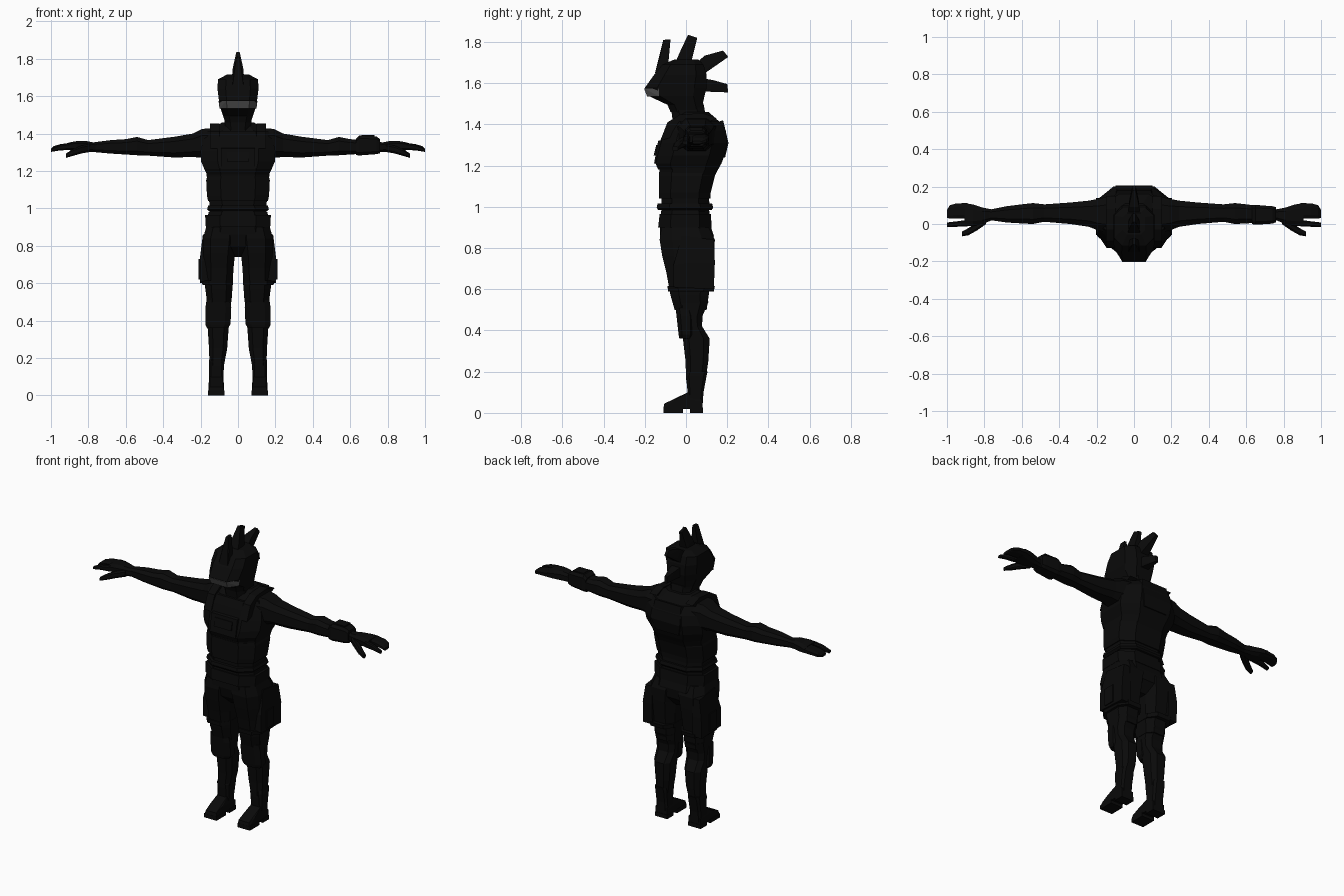
import bpy, bmesh, math


def colour(name, v):
    m = bpy.data.materials.new(name)
    m.diffuse_color = (v, v, v, 1)
    return m


BLACK = colour("matte black", 0.003)
GREY = colour("visor grey", 0.08)


def finish(name, bm, mat):
    bmesh.ops.recalc_face_normals(bm, faces=bm.faces)
    me = bpy.data.meshes.new(name)
    bm.to_mesh(me)
    bm.free()
    me.materials.append(mat)
    ob = bpy.data.objects.new(name, me)
    bpy.context.collection.objects.link(ob)


def loft(name, rings, axis="z", k=0.55, s=1, mat=BLACK):
    """Octagonal tube. Ring = (t, a0, a1, b0, b1); a,b are x,y (axis z) or y,z (axis x)."""
    octagon = [(1, -k), (1, k), (k, 1), (-k, 1), (-1, k), (-1, -k), (-k, -1), (k, -1)]
    bm, loops = bmesh.new(), []
    for t, a0, a1, b0, b1 in rings:
        loop = []
        for u, v in octagon:
            a, b = (a0 + a1 + u * (a1 - a0)) / 2, (b0 + b1 + v * (b1 - b0)) / 2
            p = (a * s, b, t) if axis == "z" else (t * s, a, b)
            loop.append(bm.verts.new(p))
        loops.append(loop)
    for l0, l1 in zip(loops, loops[1:]):
        for i in range(8):
            j = (i + 1) % 8
            bm.faces.new((l0[i], l0[j], l1[j], l1[i]))
    bm.faces.new(loops[0])
    bm.faces.new(loops[-1])
    finish(name, bm, mat)


def hull(name, pts, s=1, mat=BLACK):
    bm = bmesh.new()
    for x, y, z in pts:
        bm.verts.new((x * s, y, z))
    bmesh.ops.convex_hull(bm, input=bm.verts)
    bmesh.ops.dissolve_limit(bm, angle_limit=0.02, verts=bm.verts, edges=bm.edges)
    finish(name, bm, mat)


def box(name, x0, x1, y0, y1, z0, z1, s=1):
    hull(name, [(x, y, z) for x in (x0, x1) for y in (y0, y1) for z in (z0, z1)], s)


def sym(rows):
    """Rings symmetric in x: (z, half width, y0, y1)."""
    return [(z, -w, w, y0, y1) for z, w, y0, y1 in rows]


# Head, neck and visor
loft("neck", sym([(1.36, .085, -.07, .13), (1.42, .07, -.065, .10), (1.50, .072, -.075, .085)]))
loft("head", sym([(1.46, .068, -.075, .085), (1.495, .08, -.09, .08), (1.538, .095, -.182, .09),
                  (1.577, .102, -.20, .10), (1.64, .11, -.155, .10), (1.69, .107, -.115, .085),
                  (1.715, .06, -.055, .06)]), k=.6)
hull("visor", [(m * x, y, z) for m in (-1, 1) for x, y, z in
               ((.104, -.13, 1.575), (.062, -.204, 1.575), (.099, -.13, 1.535), (.058, -.188, 1.535))],
     mat=GREY)

# Crest spikes: (y, z, half thickness) outlines in the middle plane
spikes = [
    [(-.15, 1.65, .03), (-.125, 1.73, .024), (-.11, 1.81, .008), (-.075, 1.812, .008), (-.09, 1.65, .03)],
    [(-.06, 1.68, .034), (-.03, 1.75, .028), (.01, 1.835, .009), (.055, 1.82, .009), (.015, 1.73, .028), (.02, 1.68, .03)],
    [(.03, 1.68, .034), (.09, 1.733, .028), (.18, 1.758, .009), (.205, 1.727, .009), (.12, 1.69, .026), (.08, 1.64, .03)],
    [(.07, 1.625, .03), (.13, 1.615, .025), (.2, 1.595, .009), (.205, 1.555, .009), (.12, 1.572, .025), (.07, 1.56, .03)],
]
for n, pts in enumerate(spikes):
    hull("crest_spike_%d" % n, [(m * w, y, z) for m in (-1, 1) for y, z, w in pts])

# Torso, belt and pelvis
loft("torso", sym([(.93, .15, -.115, .105), (1.0, .152, -.12, .115), (1.06, .155, -.12, .11),
                   (1.12, .16, -.122, .125), (1.19, .17, -.13, .16), (1.28, .185, -.125, .19),
                   (1.36, .18, -.10, .19), (1.41, .155, -.07, .165), (1.46, .085, -.02, .11)]))
loft("vest", sym([(1.18, .165, -.135, .155), (1.21, .18, -.148, .172), (1.25, .197, -.138, .187),
                  (1.31, .20, -.122, .20), (1.37, .185, -.10, .193), (1.415, .16, -.08, .165)]))
loft("waist_wrap", sym([(1.04, .16, -.132, .118), (1.07, .166, -.132, .12), (1.15, .17, -.13, .14),
                        (1.17, .165, -.13, .14)]))
loft("lower_belt", sym([(.985, .155, -.135, .125), (.995, .165, -.142, .132), (1.015, .16, -.138, .127)]))
loft("pelvis", sym([(.74, .05, -.05, .08), (.80, .12, -.11, .13), (.86, .17, -.125, .135),
                    (.92, .165, -.125, .115), (.98, .158, -.12, .115)]))
loft("hip_belt", sym([(.90, .172, -.135, .125), (.965, .176, -.128, .12)]))

# Chest pouch and back panel
hull("chest_pouch", [(x, y, z) for x in (-.09, .09) for y, z in
                     ((-.155, 1.21), (-.135, 1.32), (-.09, 1.21), (-.08, 1.33))])
hull("pouch_flap", [(x, y, z) for x in (-.06, .06) for y, z in
                    ((-.157, 1.25), (-.144, 1.30), (-.11, 1.25), (-.11, 1.30))])
hull("back_panel", [(m * x, y, z) for m in (-1, 1) for x, y, z in
                    ((.10, .15, 1.41), (.09, .18, 1.42), (.10, .206, 1.31), (.08, .19, 1.24), (.10, .14, 1.24))])

for side, s in (("left", 1), ("right", -1)):
    # Shoulder strap
    hull(side + "_shoulder_strap", [(x, y, z) for x in (.10, .15) for y, z in
         ((-.125, 1.32), (-.09, 1.41), (-.03, 1.447), (.08, 1.455), (.15, 1.43), (.0, 1.36))], s)
    # Arm
    loft(side + "_arm", [(.12, -.05, .15, 1.26, 1.43), (.19, -.035, .135, 1.27, 1.425),
                         (.24, -.015, .125, 1.275, 1.40), (.34, .0, .115, 1.272, 1.383),
                         (.48, .012, .105, 1.282, 1.365), (.54, .0, .112, 1.284, 1.382),
                         (.60, .003, .105, 1.288, 1.37), (.68, .008, .095, 1.293, 1.365),
                         (.78, .022, .075, 1.302, 1.352)], "x", s=s)
    # Hand: palm, finger block, index finger, thumb
    loft(side + "_palm", [(.76, .02, .078, 1.302, 1.35), (.81, .0, .088, 1.302, 1.36),
                          (.86, -.01, .104, 1.305, 1.36), (.905, -.012, .112, 1.312, 1.352)], "x", s=s)
    loft(side + "_fingers", [(.89, .03, .112, 1.313, 1.352), (.95, .03, .11, 1.313, 1.343),
                             (.985, .03, .10, 1.307, 1.333), (1.0, .032, .075, 1.304, 1.32)], "x", s=s)
    loft(side + "_index_finger", [(.89, -.012, .022, 1.313, 1.35), (.95, -.015, .014, 1.31, 1.34),
                                  (1.0, -.016, .008, 1.302, 1.32)], "x", s=s)
    loft(side + "_thumb", [(.79, .0, .05, 1.302, 1.345), (.84, -.035, .01, 1.293, 1.335),
                           (.885, -.06, -.022, 1.28, 1.315), (.92, -.066, -.04, 1.27, 1.293)], "x", s=s)
    # Legs
    loft(side + "_thigh", [(.50, .035, .165, -.055, .10), (.57, .03, .175, -.075, .11),
                           (.68, .024, .18, -.095, .125), (.76, .016, .185, -.115, .135),
                           (.84, .004, .187, -.128, .14), (.90, .004, .17, -.12, .11)], s=s)
    loft(side + "_shin", [(.16, .075, .152, .0, .095), (.25, .058, .155, -.002, .108),
                          (.36, .05, .162, -.015, .115), (.42, .042, .165, -.025, .078),
                          (.47, .038, .168, -.035, .08), (.54, .035, .17, -.06, .11)], s=s)
    loft(side + "_knee_pad", [(.36, .055, .165, -.032, .03), (.38, .04, .175, -.036, .04),
                              (.47, .036, .174, -.046, .04), (.51, .045, .168, -.05, .03)], s=s)
    loft(side + "_thigh_strap", [(.59, .026, .19, -.087, .135), (.615, .026, .195, -.09, .14)], s=s)
    # Thigh pouch with flap
    hull(side + "_thigh_pouch", [(x, y, z) for y, z in ((-.06, .61), (.135, .60), (-.06, .72), (.14, .73), (-.02, .86), (.135, .84))
                                 for x in (.14, .204 if z < .75 else .188)], s)
    box(side + "_pouch_flap", .18, .21, -.01, .06, .62, .73, s)
    # Boot: ankle, upper, sole and heel
    loft(side + "_boot_shaft", [(.03, .075, .157, .0, .08), (.10, .078, .155, .008, .085),
                                (.18, .074, .156, .0, .10), (.20, .078, .152, .005, .105)], k=.7, s=s)
    hull(side + "_boot_upper", [(.078, -.105, .045), (.15, -.105, .045), (.075, -.05, .065), (.157, -.05, .065),
                                (.085, .02, .105), (.15, .02, .105), (.075, .08, .06), (.157, .08, .06),
                                (.075, -.11, .02), (.157, -.11, .02), (.075, .08, .018), (.157, .08, .018)], s)
    box(side + "_sole", .073, .16, -.11, -.015, 0, .025, s)
    box(side + "_heel", .073, .16, .02, .083, 0, .025, s)

# Wrist device on one forearm
loft("wrist_device_cuff", [(.63, .0, .10, 1.285, 1.372), (.65, -.004, .102, 1.283, 1.39),
                           (.74, .002, .095, 1.29, 1.385), (.76, .01, .09, 1.295, 1.37)], "x", k=.7)
box("wrist_device_screen", .66, .73, .02, .08, 1.38, 1.393)
